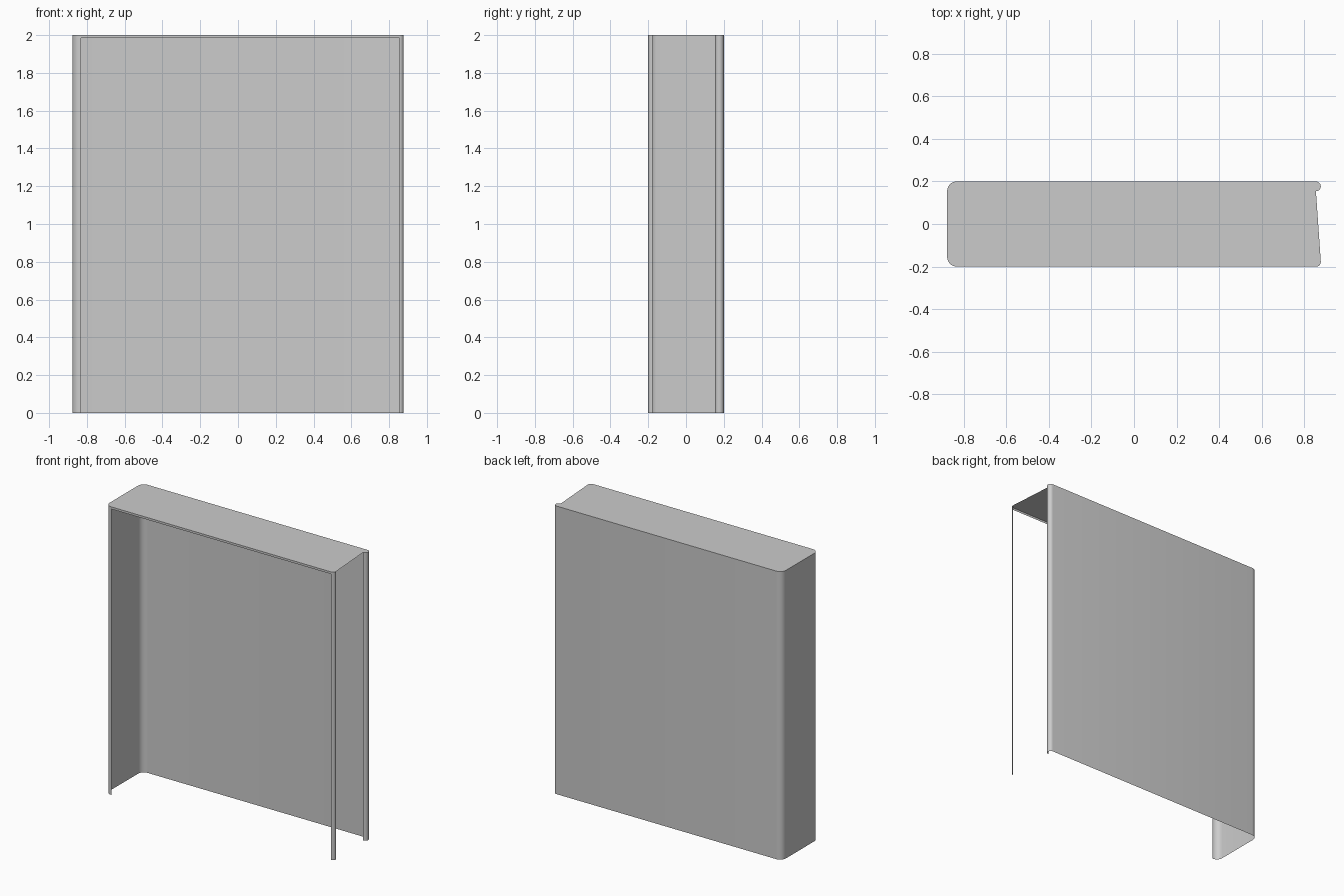
import bpy, bmesh
from math import cos, sin, radians

if "Cube" in bpy.data.objects:
    bpy.data.objects.remove(bpy.data.objects["Cube"])

H = 2.0

def arc(cx, cy, r, a0, a1, n=10):
    return [(cx + r * cos(radians(a0 + (a1 - a0) * i / n)),
             cy + r * sin(radians(a0 + (a1 - a0) * i / n))) for i in range(n + 1)]

def finish(name, bm):
    me = bpy.data.meshes.new(name)
    bm.to_mesh(me)
    bm.free()
    ob = bpy.data.objects.new(name, me)
    bpy.context.collection.objects.link(ob)
    bpy.context.view_layer.objects.active = ob
    ob.select_set(True)
    bpy.ops.object.shade_smooth_by_angle(angle=radians(30))
    ob.select_set(False)
    return ob

def sheet(name, pts, z0, z1):
    """Thin upright sheet following a plan-view path."""
    bm = bmesh.new()
    lo = [bm.verts.new((x, y, z0)) for x, y in pts]
    hi = [bm.verts.new((x, y, z1)) for x, y in pts]
    for i in range(len(pts) - 1):
        bm.faces.new((lo[i], lo[i + 1], hi[i + 1], hi[i]))
    return finish(name, bm)

# Plan-view pieces of the outline
back_curl = arc(0.854, 0.177, 0.023, -90, 90)
back_left = arc(-0.832, 0.155, 0.045, 90, 180)
front_left = arc(-0.832, -0.155, 0.045, 180, 270)
front_right = arc(0.855, -0.178, 0.022, -90, 0)

# Back panel, left side and rolled edges in one bent sheet
sheet("bent_wall", back_curl + back_left + front_left, 0, H)

# Rounded strip at the front right corner
sheet("front_right_post", front_right, 0, H)

# Narrow lip under the front edge of the top
sheet("front_top_lip", [front_left[-1], front_right[0]], H - 0.015, H)

# Flat top closing the outline
bm = bmesh.new()
bm.faces.new([bm.verts.new((x, y, H))
              for x, y in back_curl + back_left + front_left + front_right])
finish("top_panel", bm)
